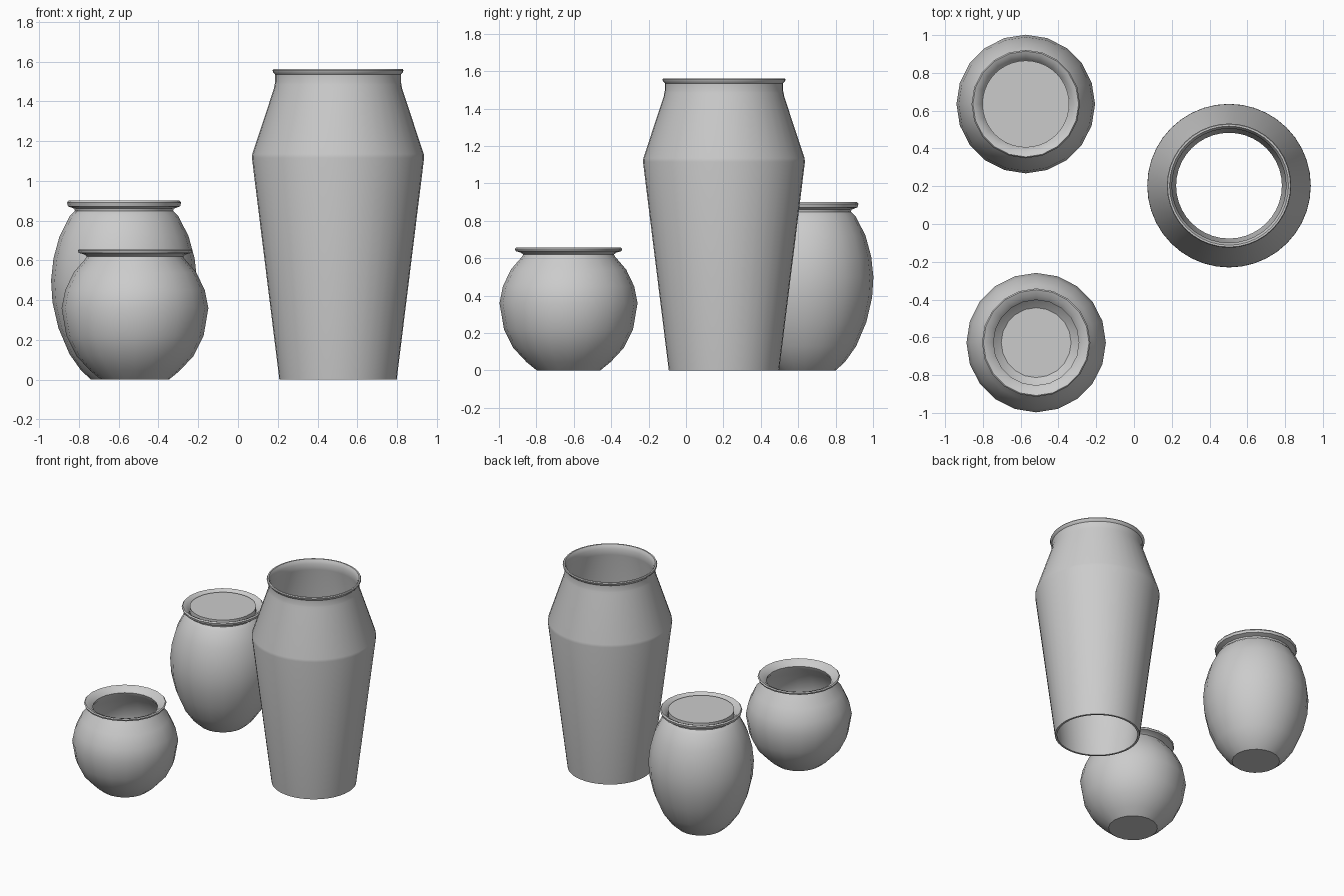
import bpy, bmesh, math


def lathe(name, profile, centre, sides, closed=False, angle=30):
    """Spin (radius, height) points around a vertical axis; radius 0 makes a pole."""
    bm = bmesh.new()
    rings = []
    for r, z in profile:
        if r == 0:
            rings.append([bm.verts.new((0, 0, z))] * sides)
        else:
            rings.append([bm.verts.new((r * math.cos(math.tau * i / sides),
                                        r * math.sin(math.tau * i / sides), z))
                          for i in range(sides)])
    if closed:
        rings.append(rings[0])
    for a, b in zip(rings, rings[1:]):
        for i in range(sides):
            j = (i + 1) % sides
            corners = list(dict.fromkeys((a[i], a[j], b[j], b[i])))
            bm.faces.new(corners)
    bmesh.ops.recalc_face_normals(bm, faces=bm.faces)
    mesh = bpy.data.meshes.new(name)
    bm.to_mesh(mesh)
    bm.free()
    obj = bpy.data.objects.new(name, mesh)
    obj.location = (*centre, 0)
    bpy.context.collection.objects.link(obj)
    bpy.context.view_layer.objects.active = obj
    obj.select_set(True)
    bpy.ops.object.shade_smooth_by_angle(angle=math.radians(angle))
    obj.select_set(False)
    return obj


# Tall vase: open tube with angular shoulder and small rim
lathe("tall_vase", [
    (0.295, 0), (0.433, 1.115), (0.431, 1.135), (0.322, 1.465), (0.319, 1.485),
    (0.316, 1.495), (0.316, 1.535), (0.326, 1.545), (0.329, 1.555), (0.325, 1.562),
    (0.315, 1.562), (0.308, 1.55), (0.302, 1.53), (0.302, 1.485), (0.418, 1.125),
    (0.28, 0)], (0.503, 0.203), 40, closed=True, angle=40)

# Low pot: round body, flared lip, hollow inside
lathe("low_pot", [
    (0, 0), (0.17, 0), (0.225, 0.045), (0.295, 0.12), (0.345, 0.22), (0.369, 0.36),
    (0.351, 0.45), (0.308, 0.54), (0.25, 0.607), (0.242, 0.62), (0.255, 0.63),
    (0.283, 0.638), (0.287, 0.65), (0.28, 0.657), (0.25, 0.645), (0.226, 0.62),
    (0.235, 0.595), (0.29, 0.53), (0.345, 0.40), (0.345, 0.33), (0.325, 0.22),
    (0.275, 0.125), (0.185, 0.05), (0, 0.05)], (-0.518, -0.628), 20)

# Storage jar: egg-shaped body with flared lip
lathe("lidded_jar", [
    (0, 0), (0.165, 0), (0.215, 0.045), (0.275, 0.13), (0.33, 0.26), (0.36, 0.39),
    (0.367, 0.5), (0.355, 0.61), (0.325, 0.72), (0.272, 0.825), (0.247, 0.848),
    (0.25, 0.86), (0.282, 0.872), (0.287, 0.89), (0.28, 0.9), (0.262, 0.892),
    (0.238, 0.867), (0.228, 0.85)], (-0.573, 0.635), 20)

# Flat lid plugging the jar mouth
lathe("jar_lid", [(0, 0.85), (0.23, 0.85), (0.23, 0.893), (0, 0.893)],
      (-0.573, 0.635), 40)
